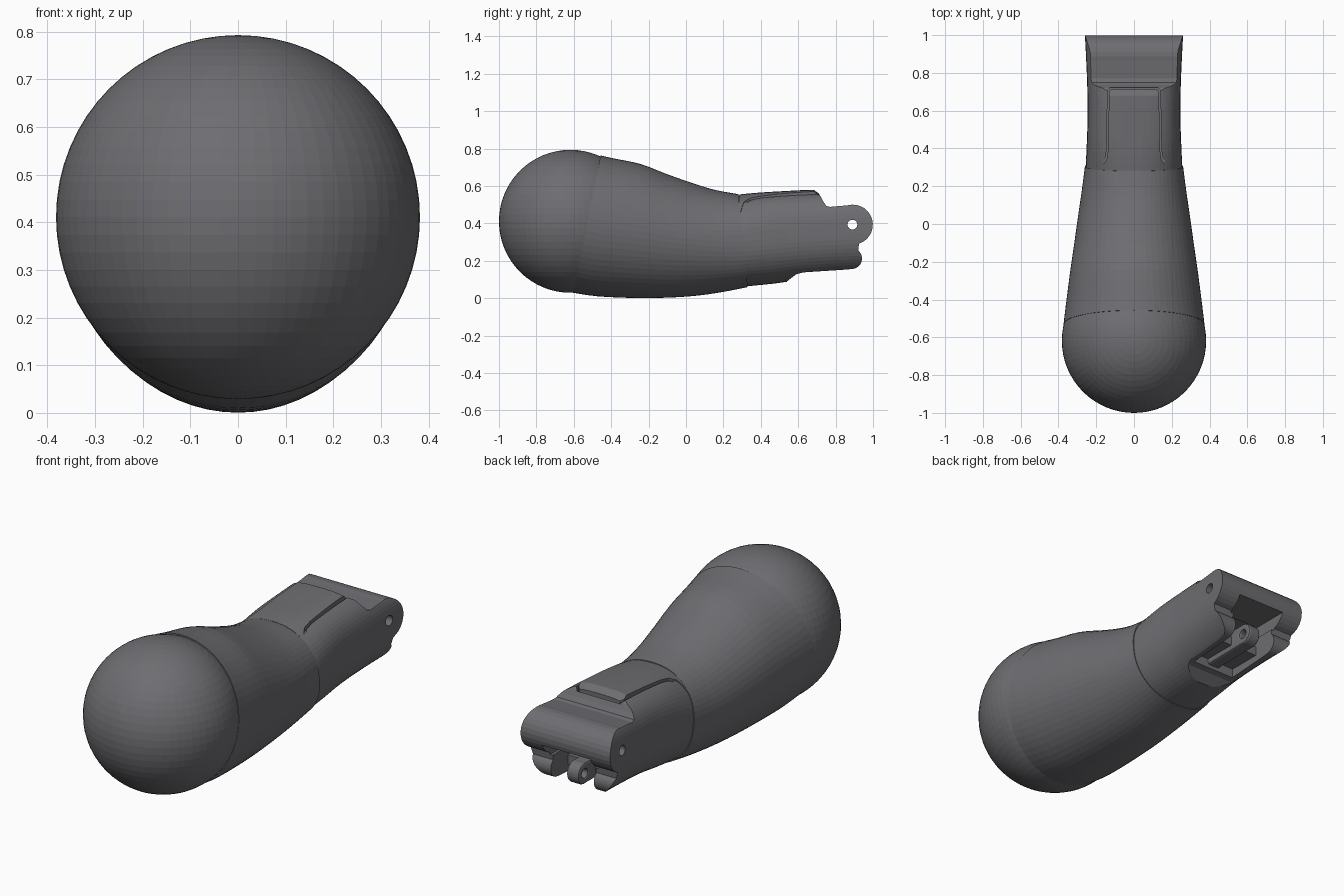
import bpy, bmesh, math

if "Cube" in bpy.data.objects:
    bpy.data.objects.remove(bpy.data.objects["Cube"])

SEG = 64

# Dark grey plastic
grey = bpy.data.materials.new("dark_grey")
grey.diffuse_color = (0.155, 0.152, 0.165, 1)
grey.use_nodes = True
grey.node_tree.nodes["Principled BSDF"].inputs["Base Color"].default_value = grey.diffuse_color


def to_object(name, bm, hide=False):
    bmesh.ops.recalc_face_normals(bm, faces=bm.faces[:])
    me = bpy.data.meshes.new(name)
    bm.to_mesh(me)
    bm.free()
    me.materials.append(grey)
    ob = bpy.data.objects.new(name, me)
    bpy.context.collection.objects.link(ob)
    if hide:
        ob.hide_render = True
        ob.hide_set(True)
    return ob


def smooth_sections(rows, n=3):
    """Catmull-Rom interpolation between section rows."""
    out = []
    for i in range(len(rows) - 1):
        a, b, c, d = (rows[max(i - 1, 0)], rows[i], rows[i + 1],
                      rows[min(i + 2, len(rows) - 1)])
        for s in range(n):
            t = s / n
            out.append([0.5 * (2 * q + (r - p) * t + (2 * p - 5 * q + 4 * r - w) * t * t
                               + (3 * q - p - 3 * r + w) * t ** 3)
                        for p, q, r, w in zip(a, b, c, d)])
    return out + [list(rows[-1])]


def loft(name, rows):
    """Rows: y, half width, top z, bottom z, upper squareness, slant."""
    bm = bmesh.new()
    rings = []
    for y, w, zt, zb, e, k in smooth_sections(rows):
        ring, zc, h = [], (zt + zb) / 2, (zt - zb) / 2
        for i in range(SEG):
            a = math.tau * i / SEG
            c, s = math.cos(a), math.sin(a)
            f = e if s > 0 else min(e, 2.25)
            x = math.copysign(abs(c) ** (2 / f), c) * w
            z = math.copysign(abs(s) ** (2 / f), s) * h
            ring.append(bm.verts.new((x, y - k * z, zc + z)))
        rings.append(ring)
    for r0, r1 in zip(rings, rings[1:]):
        for i in range(SEG):
            j = (i + 1) % SEG
            bm.faces.new((r0[i], r0[j], r1[j], r1[i]))
    bm.faces.new(rings[0])
    bm.faces.new(rings[-1])
    return to_object(name, bm)


def prism(name, pts, lo, hi, axis='X', hide=False):
    """Extrude a (y, z) outline along x, or an (x, y) outline along z."""
    bm = bmesh.new()
    place = (lambda p, d: (d, *p)) if axis == 'X' else (lambda p, d: (*p, d))
    r0 = [bm.verts.new(place(p, lo)) for p in pts]
    r1 = [bm.verts.new(place(p, hi)) for p in pts]
    bm.faces.new(r0)
    bm.faces.new(r1)
    for i in range(len(pts)):
        j = (i + 1) % len(pts)
        bm.faces.new((r0[i], r0[j], r1[j], r1[i]))
    return to_object(name, bm, hide)


def arc(cy, cz, r, a0, a1, n=14):
    return [(cy + r * math.cos(math.radians(a0 + (a1 - a0) * i / n)),
             cz + r * math.sin(math.radians(a0 + (a1 - a0) * i / n))) for i in range(n + 1)]


def boolean(ob, cutter, op='DIFFERENCE'):
    m = ob.modifiers.new(op.lower(), 'BOOLEAN')
    m.object, m.operation, m.solver = cutter, op, 'EXACT'


def tongue_outline(g):
    """Plan outline with rounded tip and flared base, grown by g."""
    half = [(0.23, 0.285), (0.205 + g, 0.296 + g), (0.165 + g, 0.31 + g), (0.143 + g, 0.345 + g),
            (0.137 + g, 0.40), (0.132 + g, 0.70 + g), (0.117 + g, 0.715 + g)]
    return half + [(-x, y) for x, y in reversed(half)]


# Ball end
bm = bmesh.new()
bmesh.ops.create_uvsphere(bm, u_segments=SEG, v_segments=32, radius=0.382)
bmesh.ops.translate(bm, verts=bm.verts[:], vec=(0, -0.618, 0.411))
to_object("ball_end", bm)

# Tapered body with slanted ends
loft("tapered_body", [
    (-0.53, 0.373, 0.763, 0.029, 2, -0.20), (-0.43, 0.361, 0.747, 0.010, 2, -0.12),
    (-0.26, 0.339, 0.717, 0.001, 2, -0.05),
    (-0.10, 0.316, 0.665, 0.003, 2, 0.02), (0.05, 0.295, 0.615, 0.014, 2, 0.05),
    (0.18, 0.276, 0.578, 0.034, 2.1, 0.08), (0.305, 0.260, 0.556, 0.059, 2.25, 0.1)])

# Raised tongue continuing the body over the hinge shell
tongue = loft("top_tongue", [
    (0.25, 0.255, 0.550, 0.055, 2.25, 0), (0.36, 0.256, 0.562, 0.07, 2.5, 0),
    (0.50, 0.256, 0.571, 0.09, 2.9, 0), (0.66, 0.255, 0.579, 0.10, 3.2, 0),
    (0.69, 0.252, 0.574, 0.11, 3.2, 0), (0.74, 0.245, 0.535, 0.11, 3.2, 0)])
boolean(tongue, prism("tongue_limit", tongue_outline(0), 0.45, 0.8, 'Z', True), 'INTERSECT')

# Hinge shell: lofted block trimmed to its side silhouette
shell = loft("hinge_shell", [
    (0.295, 0.256, 0.549, 0.063, 2.25, 0.1), (0.45, 0.249, 0.558, 0.077, 2.9, 0.05),
    (0.60, 0.245, 0.566, 0.095, 3.1, 0), (0.80, 0.250, 0.568, 0.11, 3.3, 0),
    (1.02, 0.261, 0.570, 0.12, 3.6, 0)])
side = ([(0.2, 0.0), (0.52, 0.0), (0.54, 0.09), (0.59, 0.128), (0.63, 0.138), (0.86, 0.153)]
        + arc(0.885, 0.212, 0.056, -80, 50)
        + arc(0.892, 0.393, 0.107, -72, 105)
        + [(0.77, 0.488), (0.75, 0.493), (0.735, 0.515), (0.72, 0.545), (0.70, 0.558),
           (0.68, 0.60), (0.2, 0.60)])
boolean(shell, prism("shell_silhouette", side, -0.4, 0.4, 'X', True), 'INTERSECT')
boolean(shell, prism("tongue_groove", tongue_outline(0.008), 0.515, 0.8, 'Z', True))

# Hollow underside, bar recess and pin hole
cavity = [(0.62, 0.0), (1.1, 0.0), (1.1, 0.31), (0.80, 0.31), (0.78, 0.40), (0.62, 0.40)]
boolean(shell, prism("cavity_cutter", cavity, -0.125, 0.125, 'X', True))
recess = [(0.74, 0.28), (1.1, 0.28), (1.1, 0.355), (0.74, 0.355)]
boolean(shell, prism("recess_cutter", recess, -0.14, 0.14, 'X', True))
boolean(shell, prism("pin_hole_cutter", arc(0.89, 0.393, 0.026, 0, 345, 23), -0.4, 0.4, 'X', True))

# Drilled lug inside the cavity
lug = [(0.60, 0.155), (0.86, 0.158)] + arc(0.885, 0.212, 0.056, -80, 100) + [(0.60, 0.268)]
lug_hole = prism("lug_hole_cutter", arc(0.885, 0.212, 0.022, 0, 345, 23), -0.06, 0.06, 'X', True)
hinge_lug = prism("hinge_lug", lug, -0.035, 0.035)
boolean(hinge_lug, lug_hole)
bev = hinge_lug.modifiers.new("soft_edges", 'BEVEL')
bev.width, bev.segments, bev.limit_method = 0.01, 2, 'ANGLE'
bev.angle_limit = math.radians(40)

# Plate joining the lug to the side walls
prism("lug_plate", [(0.60, 0.185), (0.80, 0.185), (0.80, 0.235), (0.60, 0.235)], -0.14, 0.14)
